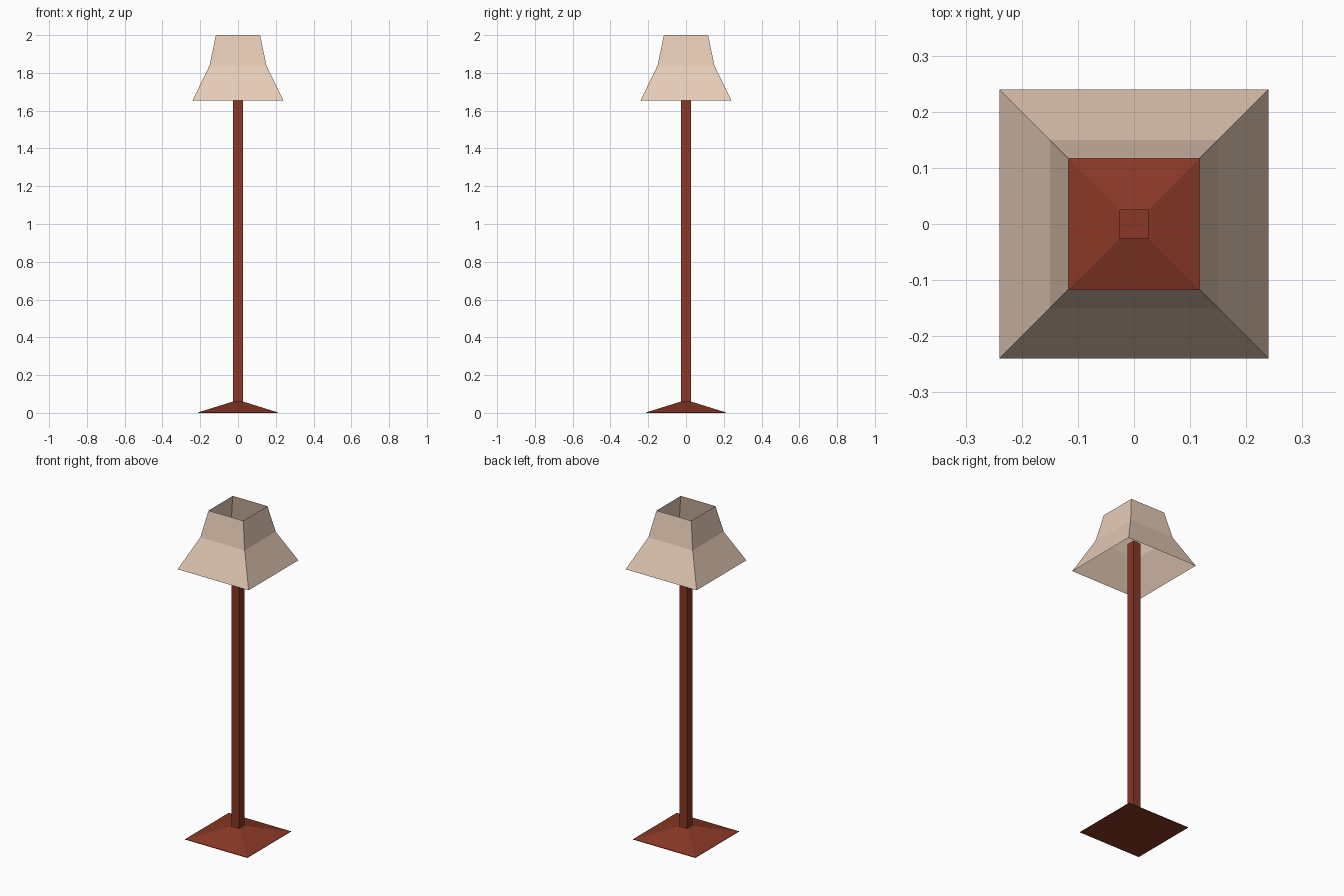
import bpy, bmesh

if "Cube" in bpy.data.objects:
    bpy.data.objects.remove(bpy.data.objects["Cube"])


def material(name, rgb):
    lin = [((c / 255 + 0.055) / 1.055) ** 2.4 for c in rgb]
    m = bpy.data.materials.new(name)
    m.diffuse_color = (*lin, 1)
    m.use_nodes = True
    m.node_tree.nodes["Principled BSDF"].inputs["Base Color"].default_value = m.diffuse_color
    return m


def square_loft(name, profile, mat, capped=True):
    """Stack square rings given as (half width, height) and skin them."""
    bm = bmesh.new()
    rings = [[bm.verts.new((sx * r, sy * r, z))
              for sx, sy in ((-1, -1), (1, -1), (1, 1), (-1, 1))]
             for r, z in profile]
    for a, b in zip(rings, rings[1:]):
        for i in range(4):
            j = (i + 1) % 4
            bm.faces.new((a[i], a[j], b[j], b[i]))
    if capped:
        bm.faces.new(rings[0][::-1])
        bm.faces.new(rings[-1])
    mesh = bpy.data.meshes.new(name)
    bm.to_mesh(mesh)
    bm.free()
    mesh.materials.append(mat)
    obj = bpy.data.objects.new(name, mesh)
    bpy.context.collection.objects.link(obj)
    return obj


wood = material("red brown wood", (137, 56, 38))
fabric = material("cream fabric", (230, 203, 183))

# Low pyramid foot
square_loft("base", [(0.21, 0), (0.21, 0.003), (0.026, 0.06)], wood)

# Square post, ending inside the shade
square_loft("pole", [(0.026, 0.05), (0.026, 1.81)], wood)

# Flared shade: thin sheet, open at top and bottom
square_loft("lampshade", [(0.24, 1.655), (0.15, 1.84), (0.117, 2.0)],
            fabric, capped=False)
